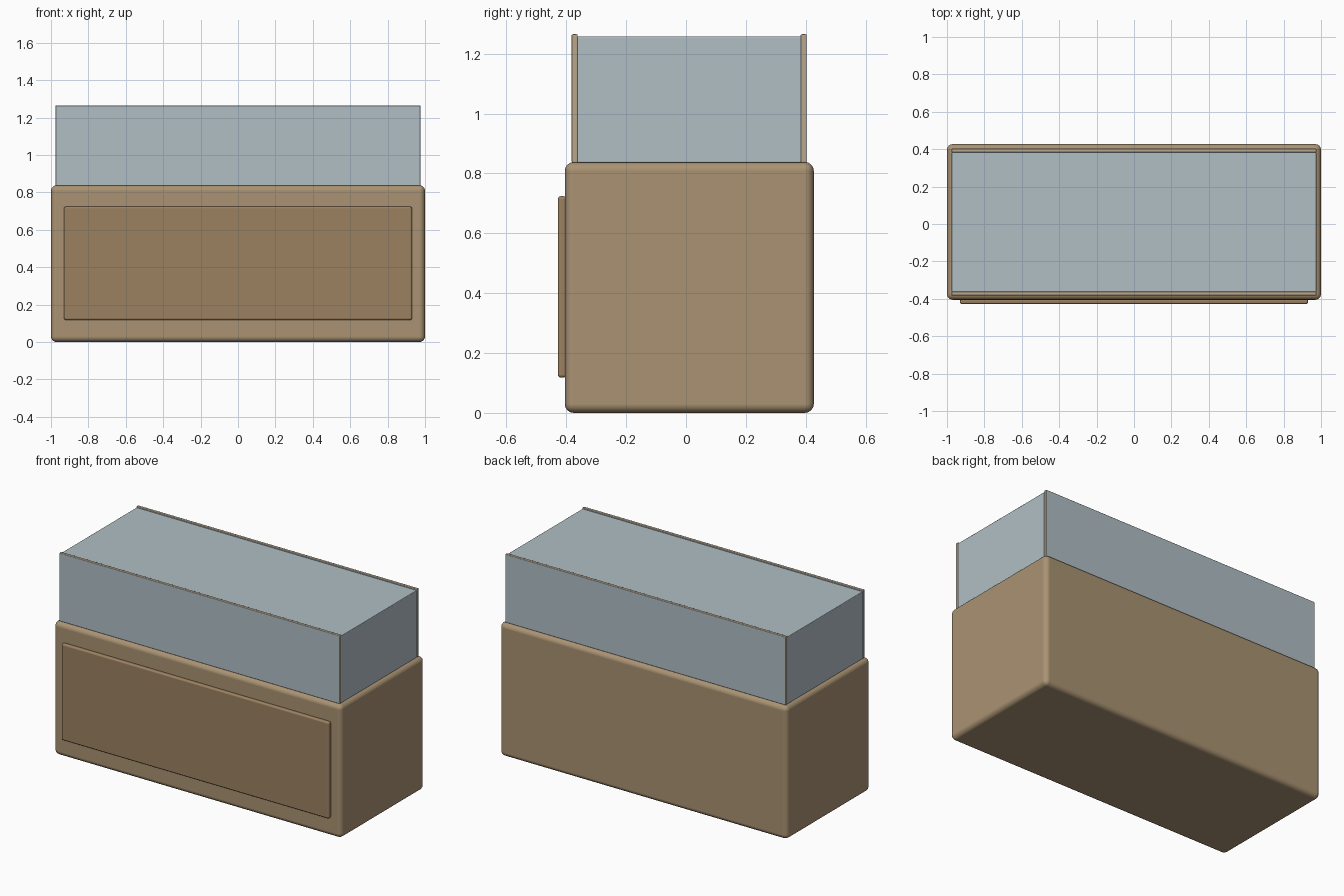
import bpy
from math import radians

if "Cube" in bpy.data.objects:
    bpy.data.objects.remove(bpy.data.objects["Cube"])


def material(name, rgb):
    m = bpy.data.materials.new(name)
    m.diffuse_color = (*rgb, 1)
    m.use_nodes = True
    m.node_tree.nodes["Principled BSDF"].inputs["Base Color"].default_value = m.diffuse_color
    return m


wood = material("light_wood", (0.40, 0.29, 0.17))
dark_wood = material("panel_wood", (0.33, 0.22, 0.12))
trim = material("edge_trim", (0.50, 0.39, 0.26))
glass = material("glass", (0.44, 0.52, 0.56))


def box(name, x, y, z, mat, bevel=0.0, segments=3):
    """Box from (min, max) ranges on each axis, with rounded edges."""
    size = [b - a for a, b in (x, y, z)]
    centre = [(a + b) / 2 for a, b in (x, y, z)]
    bpy.ops.mesh.primitive_cube_add(size=1, location=centre)
    ob = bpy.context.object
    ob.name = name
    ob.scale = size
    bpy.ops.object.transform_apply(location=False, rotation=False, scale=True)
    ob.data.materials.append(mat)
    if bevel:
        mod = ob.modifiers.new("rounded_edges", 'BEVEL')
        mod.width = bevel
        mod.segments = segments
        mod.harden_normals = True
        bpy.ops.object.shade_smooth_by_angle(angle=radians(40))
    return ob


# Counter body and raised front panel
box("counter_body", (-1, 1), (-0.405, 0.427), (0, 0.838), wood, 0.03, 4)
box("front_panel", (-0.93, 0.93), (-0.428, -0.400), (0.118, 0.724), dark_wood, 0.01)

# Front and back panes: glass faces with a wooden trim on the thin edges
for name, y in (("front_pane", (-0.382, -0.362)), ("back_pane", (0.383, 0.403))):
    pane = box(name, (-0.976, 0.976), y, (0.836, 1.265), glass, 0.004, 2)
    pane.data.materials.append(trim)
    for face in pane.data.polygons:
        if abs(face.normal.y) < 0.5:
            face.material_index = 1

# Side panes fitted between front and back
for name, s in (("left_pane", -1), ("right_pane", 1)):
    box(name, sorted((s * 0.955, s * 0.975)), (-0.364, 0.385), (0.836, 1.256), glass, 0.004, 2)

# Glass top, set slightly below the trim
box("top_pane", (-0.974, 0.974), (-0.364, 0.385), (1.238, 1.258), glass, 0.003, 2)
